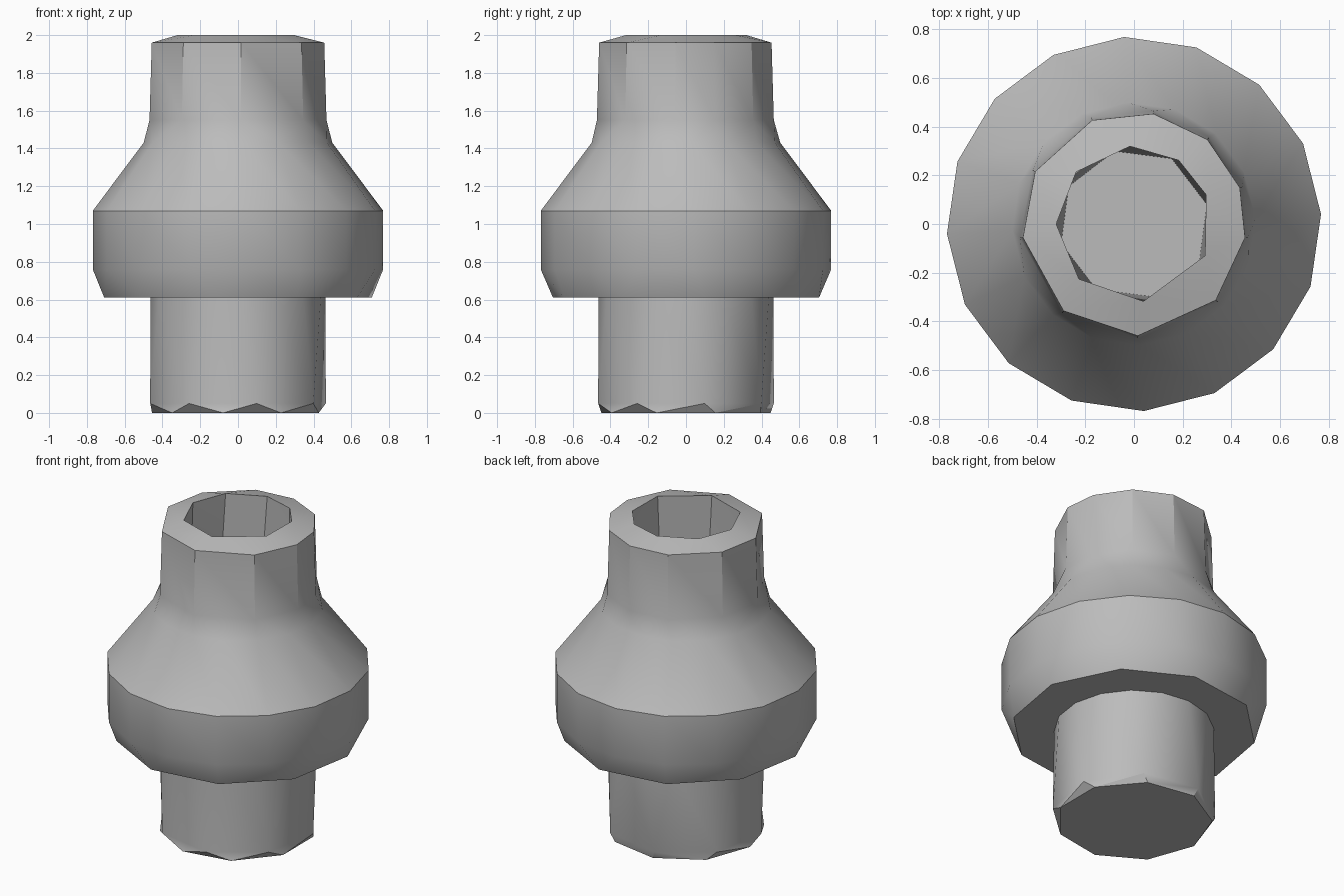
import bpy
import bmesh
from math import radians, cos, sin

cube = bpy.data.objects.get("Cube")
if cube:
    bpy.data.objects.remove(cube)

# Plain grey metal
metal = bpy.data.materials.new("grey_metal")
metal.use_nodes = True
GREY = (0.5, 0.5, 0.5, 1)
metal.diffuse_color = GREY
metal.node_tree.nodes["Principled BSDF"].inputs["Base Color"].default_value = GREY


def even(count, phase=0):
    """Evenly spaced angles in degrees."""
    return sorted((phase + 360 * i / count) % 360 for i in range(count))


def add_ring(bm, radius, z, angles):
    verts = [bm.verts.new((radius * cos(radians(a)), radius * sin(radians(a)), z))
             for a in angles]
    return verts, angles


def stitch(bm, lower, upper):
    """Join two rings that may have different numbers of corners."""
    (va, a), (vb, b) = lower, upper
    na, nb = len(va), len(vb)
    a = a + [a[0] + 360, a[1] + 360]
    b = b + [b[0] + 360, b[1] + 360]
    i = j = 0
    while i < na or j < nb:
        step_lower = j == nb or (i < na and a[i] + a[i + 1] <= b[j] + b[j + 1])
        p, q = va[i % na], vb[j % nb]
        if step_lower:
            bm.faces.new((p, va[(i + 1) % na], q))
            i += 1
        else:
            bm.faces.new((p, vb[(j + 1) % nb], q))
            j += 1


# Worn corners: round body, ten-sided mouth, eight-sided bore
body = even(16, 3)
foot = even(9, 20)
shoulder = even(10, 8)
mouth = [19, 49, 80, 112, 152, 187, 231, 272, 317, 353]
bore_rim = [22, 55, 93, 138, 180, 225, 277, 336]
bore_floor = even(8, 15)

# Radius, height and corner angles from the foot up and down into the bore
profile = [
    (0.455, 0.00, foot),          # stem
    (0.475, 0.05, even(8, 12)),
    (0.465, 0.61, body),
    (0.715, 0.61, shoulder),      # collar
    (0.770, 0.76, body),
    (0.770, 1.07, body),
    (0.500, 1.43, body),          # cone
    (0.472, 1.55, mouth),         # neck
    (0.460, 1.96, mouth),
    (0.320, 2.00, bore_rim),      # bore
    (0.310, 1.00, bore_floor),
]

bm = bmesh.new()
rings = [add_ring(bm, *row) for row in profile]
for lower, upper in zip(rings, rings[1:]):
    stitch(bm, lower, upper)
bm.faces.new(list(reversed(rings[0][0])))
bm.faces.new(rings[-1][0])
bmesh.ops.recalc_face_normals(bm, faces=bm.faces)

mesh = bpy.data.meshes.new("stepped_hollow_fitting")
bm.to_mesh(mesh)
bm.free()
mesh.materials.append(metal)
fitting = bpy.data.objects.new("stepped_hollow_fitting", mesh)
bpy.context.collection.objects.link(fitting)

# Soft shading with crisp rims
bpy.ops.object.select_all(action='DESELECT')
fitting.select_set(True)
bpy.context.view_layer.objects.active = fitting
bpy.ops.object.shade_smooth_by_angle(angle=radians(30))
